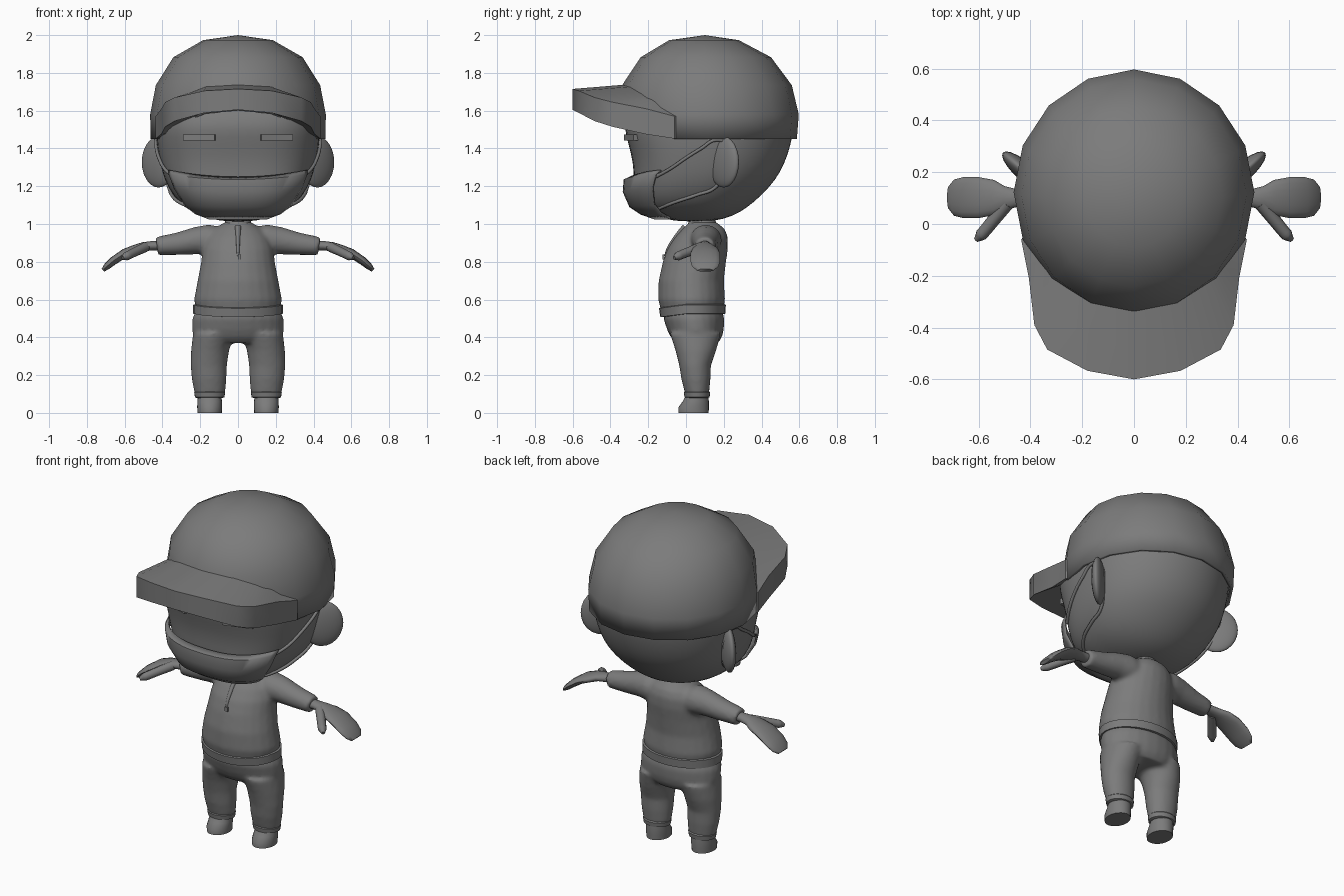
import bpy, bmesh, math

if "Cube" in bpy.data.objects:
    bpy.data.objects.remove(bpy.data.objects["Cube"])

grey = bpy.data.materials.new("grey")
grey.diffuse_color = (0.2, 0.2, 0.2, 1)
grey.use_nodes = True
grey.node_tree.nodes["Principled BSDF"].inputs["Base Color"].default_value = grey.diffuse_color


def skin(name, parts, cap=True, closed=True, angle=40):
    """Join lists of point rings into one object; each part is a list of rings."""
    bm = bmesh.new()
    for rings in parts:
        rows = [[bm.verts.new(p) for p in r] for r in rings]
        n = len(rows[0])
        for a, b in zip(rows, rows[1:]):
            for i in range(n if closed else n - 1):
                j = (i + 1) % n
                bm.faces.new((a[i], a[j], b[j], b[i]))
        if cap:
            bm.faces.new(rows[0])
            bm.faces.new(rows[-1])
    bmesh.ops.remove_doubles(bm, verts=bm.verts[:], dist=1e-5)
    bmesh.ops.recalc_face_normals(bm, faces=bm.faces[:])
    me = bpy.data.meshes.new(name)
    bm.to_mesh(me)
    bm.free()
    me.materials.append(grey)
    me.shade_smooth()
    me.set_sharp_from_angle(angle=math.radians(angle))
    ob = bpy.data.objects.new(name, me)
    bpy.context.collection.objects.link(ob)
    return ob


def loft(rings, n=24, p=2.0, span=None, dz=None):
    """Horizontal rings (z, centre x, half width, front y, back y); p squares the front."""
    out = []
    for k, (z, cx, hw, yf, yb) in enumerate(rings):
        row = []
        for i in range(n):
            if span:
                a = math.radians(-90 - span + 2 * span * i / (n - 1))
            else:
                a = 2 * math.pi * i / n
            c, s = math.cos(a), math.sin(a)
            e = 2 / (p if s < 0 else 2)
            x = math.copysign(abs(c) ** e, c) * hw
            y = (yf + yb) / 2 + math.copysign(abs(s) ** e, s) * (yb - yf) / 2
            row.append((cx + x, y, z + (dz(k, x, y, z) if dz else 0)))
        out.append(row)
    return out


def limb(sections, side, n=16):
    """Rings along x: (x, y, z, y radius, z radius, downward tilt)."""
    out = []
    for x, y, z, ry, rz, t in sections:
        angles = [2 * math.pi * i / n for i in range(n)]
        out.append([(side * (x + math.sin(t) * rz * math.sin(a)), y + ry * math.cos(a),
                     z + math.cos(t) * rz * math.sin(a)) for a in angles])
    return out


def tube(name, pts, radius, radii=None):
    cu = bpy.data.curves.new(name, 'CURVE')
    cu.dimensions = '3D'
    cu.bevel_depth = radius
    cu.bevel_resolution = 2
    cu.resolution_u = 6
    cu.use_fill_caps = True
    sp = cu.splines.new('BEZIER')
    sp.bezier_points.add(len(pts) - 1)
    for i, (bp, p) in enumerate(zip(sp.bezier_points, pts)):
        bp.co = p
        bp.handle_left_type = bp.handle_right_type = 'AUTO'
        bp.radius = radii[i] if radii else 1
    cu.materials.append(grey)
    ob = bpy.data.objects.new(name, cu)
    bpy.context.collection.objects.link(ob)


def box(name, loc, size, rot=0):
    bpy.ops.mesh.primitive_cube_add(size=1, location=loc, rotation=(0, 0, rot))
    ob = bpy.context.object
    ob.name = name
    ob.scale = size
    ob.data.materials.append(grey)


def blend(ob):
    """Fuse overlapping parts into one soft surface."""
    m = ob.modifiers.new("fuse", 'REMESH')
    m.mode = 'VOXEL'
    m.voxel_size = 0.012
    m.use_smooth_shade = True
    s = ob.modifiers.new("soften", 'SMOOTH')
    s.factor = 0.5
    s.iterations = 5


def lerp_ring(rings, z):
    for a, b in zip(rings, rings[1:]):
        if a[0] <= z <= b[0]:
            t = (z - a[0]) / (b[0] - a[0])
            return [u + (v - u) * t for u, v in zip(a, b)]


# head
HEAD = [(1.012, 0, .08, -.05, .14), (1.04, 0, .20, -.17, .25), (1.09, 0, .29, -.24, .33),
        (1.15, 0, .345, -.27, .40), (1.23, 0, .39, -.278, .475), (1.32, 0, .415, -.28, .525),
        (1.42, 0, .432, -.305, .557), (1.50, 0, .438, -.328, .572), (1.58, 0, .435, -.32, .57),
        (1.75, 0, .37, -.2, .48), (1.90, 0, .2, 0, .25)]
P = 2.8
head = skin("head", [loft(HEAD, 32, P)], angle=60)
head.modifiers.new("round", 'SUBSURF').levels = 1
head.modifiers["round"].render_levels = 1


def head_x(y, z):
    _, _, hw, yf, yb = lerp_ring(HEAD, z)
    u = min(1, abs(y - (yf + yb) / 2) / ((yb - yf) / 2))
    p = P if y < (yf + yb) / 2 else 2
    return hw * (1 - u ** p) ** (1 / p)


# face mask over mouth and chin, its top edge lifted at the corners
MASK = [(1.025, 0, .17, -.17, .24), (1.05, 0, .25, -.24, .27), (1.09, 0, .31, -.30, .33),
        (1.17, 0, .372, -.335, .42), (1.235, 0, .402, -.33, .48), (1.25, 0, .404, -.295, .48)]
mask = skin("face_mask", [loft(MASK, 21, P, span=62,
            dz=lambda k, x, y, z: .035 * (x / .36) ** 2 * k / 5)], cap=False, closed=False, angle=60)
sol = mask.modifiers.new("thickness", 'SOLIDIFY')
sol.thickness = 0.012
sol.offset = -1

for s in (-1, 1):
    # closed eye slit
    box("eye", (s * .205, -.292, 1.458), (.175, .024, .034), s * .30)
    # ear
    bpy.ops.mesh.primitive_uv_sphere_add(segments=20, ring_count=12, location=(s * .42, .2, 1.328),
                                         rotation=(0, 0, s * .72))
    ear = bpy.context.object
    ear.name = "ear"
    ear.scale = (.115, .036, .135)
    ear.data.materials.append(grey)
    ear.data.shade_smooth()
    # mask strap looped round the ear
    loop = [(-.16, 1.25), (-.08, 1.295), (0, 1.35), (.08, 1.40), (.16, 1.445), (.22, 1.42),
            (.21, 1.28), (.15, 1.19), (.06, 1.155), (-.06, 1.115), (-.16, 1.075)]
    tube("mask_strap", [(s * (head_x(y, z) + .004), y, z) for y, z in loop], .009)

# cap crown, its rim rising at the front
CROWN = [(2.0, 0, 0, .1, .1), (1.973, 0, .185, -.09, .28), (1.883, 0, .342, -.24, .45),
         (1.735, 0, .435, -.338, .56), (1.58, 0, .465, -.352, .597), (1.45, 0, .463, -.35, .587)]


def rim(k, x, y, z):
    low = 1.45 + .15 * min(1, max(0, (-.1 - y) / .24))
    return low - z if k == 5 else max(0, low + .03 - z) if k == 4 else 0


crown = skin("cap_crown", [loft(CROWN, 16, dz=rim)], cap=False, angle=45)
sol = crown.modifiers.new("thickness", 'SOLIDIFY')
sol.thickness = 0.018
sol.offset = -1

# cap brim: outer x, y, top z, bottom z, then inner x, y, top z
BRIM = [(0, -.6, 1.715, 1.605, 0, -.32, 1.738), (.18, -.567, 1.705, 1.588, .17, -.285, 1.728),
        (.335, -.485, 1.67, 1.545, .27, -.2, 1.69), (.385, -.39, 1.645, 1.515, .33, -.15, 1.66),
        (.406, -.21, 1.61, 1.475, .36, -.1, 1.62), (.436, -.06, 1.57, 1.452, .41, -.03, 1.58)]


def brim_ring(s, b):
    x, y, zt, zb, xi, yi, zi = b
    return [(s * x, y, zt), (s * x, y, zb), (s * xi, yi, zb + .005), (s * xi, yi, zi)]


skin("cap_brim", [[brim_ring(-1, b) for b in BRIM[:0:-1]] + [brim_ring(1, b) for b in BRIM]], angle=35)

# shirt: torso fused with both sleeves
TORSO = [(.53, 0, .22, -.13, .195), (.6, 0, .233, -.147, .207), (.7, 0, .214, -.145, .2),
         (.8, 0, .195, -.123, .212), (.87, 0, .188, -.097, .222), (.93, 0, .168, -.058, .222),
         (.97, 0, .135, -.022, .207), (1.0, 0, .085, .008, .175), (1.015, 0, .06, .02, .15)]
SLEEVE = [(.05, .105, .9, .08, .08, 0), (.15, .105, .915, .085, .083, .1),
          (.22, .105, .912, .074, .073, .15), (.32, .102, .895, .063, .06, .15),
          (.41, .1, .885, .055, .051, .15), (.43, .1, .882, .052, .048, .15)]
blend(skin("shirt", [loft(TORSO)] + [limb(SLEEVE, s) for s in (-1, 1)]))

# shirt hem band and collar
skin("shirt_hem", [loft([(.522, 0, .215, -.115, .19), (.525, 0, .237, -.136, .208),
                         (.572, 0, .237, -.143, .211), (.578, 0, .22, -.13, .195)], 32,
                        dz=lambda k, x, y, z: -.018 * max(0, -y / .14))])
skin("collar", [loft([(.985, 0, .07, .005, .165), (1.0, 0, .072, .01, .162),
                      (1.03, 0, .064, .02, .152), (1.04, 0, .055, .03, .145)])])

# zip placket and pull
zs = [.83, .87, .91, .95, .985]
tube("zip", [(0, lerp_ring(TORSO, z)[3] + .003, z) for z in zs], .011, [.6, .8, 1, 1.2, 1.5])
box("zip_pull", (.008, -.119, .825), (.018, .012, .026))

# trousers: hips fused with both legs
HIPS = [(.37, 0, .19, -.05, .17), (.40, 0, .235, -.08, .19), (.44, 0, .244, -.1, .2),
        (.5, 0, .242, -.12, .203), (.55, 0, .22, -.115, .19)]


def leg(s):
    rings = [(.085, .15, .075, 0, .12), (.12, .15, .084, -.01, .124), (.18, .153, .092, -.025, .13),
             (.25, .155, .096, -.036, .132), (.33, .148, .101, -.056, .16), (.42, .13, .108, -.085, .185)]
    return loft([(z, s * c, w, f, b) for z, c, w, f, b in rings])


blend(skin("trousers", [loft(HIPS), leg(-1), leg(1)]))

HAND = [(.40, .1, .885, .032, .026, .1), (.45, .1, .885, .034, .025, .1), (.50, .1, .88, .046, .024, .2),
        (.54, .102, .868, .068, .024, .35), (.60, .102, .845, .079, .024, .45),
        (.66, .102, .805, .079, .022, .65), (.695, .102, .775, .07, .018, .75),
        (.715, .102, .755, .045, .01, .8)]
for s in (-1, 1):
    # mitten hand and thumb
    skin("hand", [limb(HAND, s)], angle=60)
    tube("thumb", [(s * .49, .08, .878), (s * .545, .012, .852), (s * .59, -.042, .83),
                   (s * .61, -.062, .82)], .025, [1.1, 1, .95, .4])
    # trouser cuff
    skin("trouser_cuff", [loft([(.078, s * .15, .066, .005, .115), (.083, s * .15, .078, -.008, .125),
                                (.108, s * .15, .082, -.012, .128), (.118, s * .15, .074, 0, .12)])])
    # foot
    skin("foot", [loft([(0, s * .15, .064, -.04, .12), (.03, s * .15, .066, -.04, .121),
                        (.06, s * .15, .065, -.018, .121), (.095, s * .15, .062, .002, .118)])])
